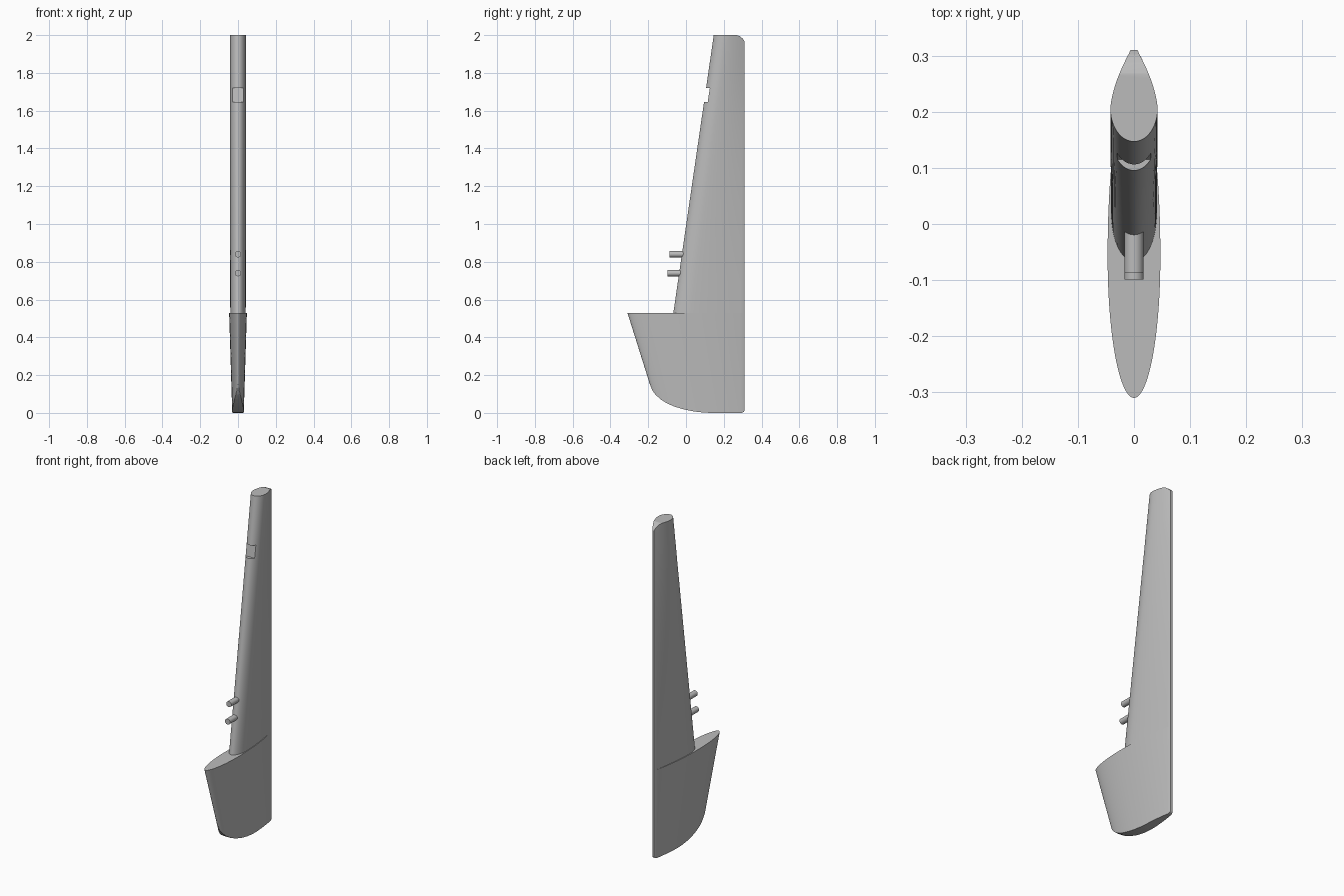
import bpy, bmesh, math
from mathutils import Matrix

cube = bpy.data.objects.get("Cube")
if cube:
    bpy.data.objects.remove(cube, do_unlink=True)

grey = bpy.data.materials.new("plain grey")
grey.use_nodes = True
COLOUR = (0.5, 0.5, 0.5, 1)
grey.diffuse_color = COLOUR
grey.node_tree.nodes["Principled BSDF"].inputs["Base Color"].default_value = COLOUR

TRAIL = 0.31       # trailing edge position
TAIL_HALF = 0.009  # half thickness at the trailing edge


def make_object(name, bm):
    bmesh.ops.recalc_face_normals(bm, faces=bm.faces)
    mesh = bpy.data.meshes.new(name)
    bm.to_mesh(mesh)
    bm.free()
    mesh.materials.append(grey)
    obj = bpy.data.objects.new(name, mesh)
    bpy.context.collection.objects.link(obj)
    return obj


def foil(lead, nose, half, power, steps=20):
    """Closed foil outline: elliptical nose, tapering tail."""
    side = []
    for i in range(1, steps + 1):
        a = math.pi / 2 * i / steps
        side.append((half * math.sin(a), lead + nose * (1 - math.cos(a))))
    start, end = lead + nose, TRAIL - 0.006
    for i in range(1, steps + 1):
        t = i / steps
        side.append((TAIL_HALF + (half - TAIL_HALF) * (1 - t ** power),
                     start + (end - start) * t))
    side.append((TAIL_HALF * 0.7, TRAIL))
    return [(0, lead)] + side + [(-x, y) for x, y in reversed(side)]


def loft(name, low, high, power, rings=8):
    """Blend two foils, each given as (z, lead, nose length, half width)."""
    bm = bmesh.new()
    rows = []
    for r in range(rings + 1):
        f = r / rings
        z, lead, nose, half = (a + (b - a) * f for a, b in zip(low, high))
        rows.append([bm.verts.new((x, y, z)) for x, y in foil(lead, nose, half, power)])
    n = len(rows[0])
    for a, b in zip(rows, rows[1:]):
        for i in range(n):
            j = (i + 1) % n
            bm.faces.new((a[i], a[j], b[j], b[i]))
    bm.faces.new(rows[0])
    bm.faces.new(rows[-1])
    return make_object(name, bm)


def prism(name, outline, half):
    """Side outline (y, z) extruded across x."""
    bm = bmesh.new()
    face = bm.faces.new([bm.verts.new((-half, y, z)) for y, z in outline])
    new = bmesh.ops.extrude_face_region(bm, geom=[face])["geom"]
    bmesh.ops.translate(bm, vec=(2 * half, 0, 0),
                        verts=[v for v in new if isinstance(v, bmesh.types.BMVert)])
    return make_object(name, bm)


def cut(obj, cutter, operation):
    cutter.hide_render = True
    mod = obj.modifiers.new("cut", "BOOLEAN")
    mod.object, mod.operation, mod.solver = cutter, operation, "EXACT"
    bpy.context.view_layer.objects.active = obj
    bpy.ops.object.modifier_apply(modifier=mod.name)
    bpy.data.objects.remove(cutter, do_unlink=True)


# Lower fin, trimmed by a curved bottom
fin = loft("lower_fin", (-0.05, -0.128, 0.18, 0.029), (0.53, -0.31, 0.25, 0.047), 2.2)
bottom = [(-0.5, 0.7), (-0.5, 0.15), (-0.19, 0.15), (-0.18, 0.122), (-0.163, 0.098),
          (-0.135, 0.072), (-0.10, 0.05), (-0.06, 0.033), (-0.01, 0.018),
          (0.04, 0.008), (0.09, 0.002), (0.13, 0), (0.295, 0), (0.306, 0.006),
          (0.312, 0.016), (0.4, 0.02), (0.4, 0.7)]
cut(fin, prism("bottom_trim", bottom, 0.2), "INTERSECT")

# Tall mast with a shaped rear top corner and a notch in the leading edge
mast = loft("mast", (0.515, -0.069, 0.09, 0.041), (2.0, 0.147, 0.058, 0.042), 1.6)
corner = [(0.265, 2.001), (0.285, 1.994), (0.3, 1.982), (0.311, 1.966),
          (0.4, 1.96), (0.4, 2.1), (0.265, 2.1)]
cut(mast, prism("corner_trim", corner, 0.2), "DIFFERENCE")
notch = [(0.0, 1.645), (0.115, 1.645), (0.126, 1.72), (0.0, 1.72)]
cut(mast, prism("notch_trim", notch, 0.2), "DIFFERENCE")

# Two forward-facing tubes
tubes = []
for name, z, front in (("upper_tube", 0.84, -0.087), ("lower_tube", 0.74, -0.099)):
    bm = bmesh.new()
    length = 0.11
    bmesh.ops.create_cone(bm, cap_ends=True, segments=32, radius1=0.017,
                          radius2=0.017, depth=length)
    bmesh.ops.transform(bm, verts=bm.verts, matrix=Matrix.Translation(
        (0, front + length / 2, z)) @ Matrix.Rotation(math.pi / 2, 4, "X"))
    tubes.append(make_object(name, bm))

# Smooth shading with sharp rims
bpy.ops.object.select_all(action="DESELECT")
for obj in [fin, mast] + tubes:
    obj.select_set(True)
bpy.context.view_layer.objects.active = fin
bpy.ops.object.shade_smooth_by_angle(angle=math.radians(30))
